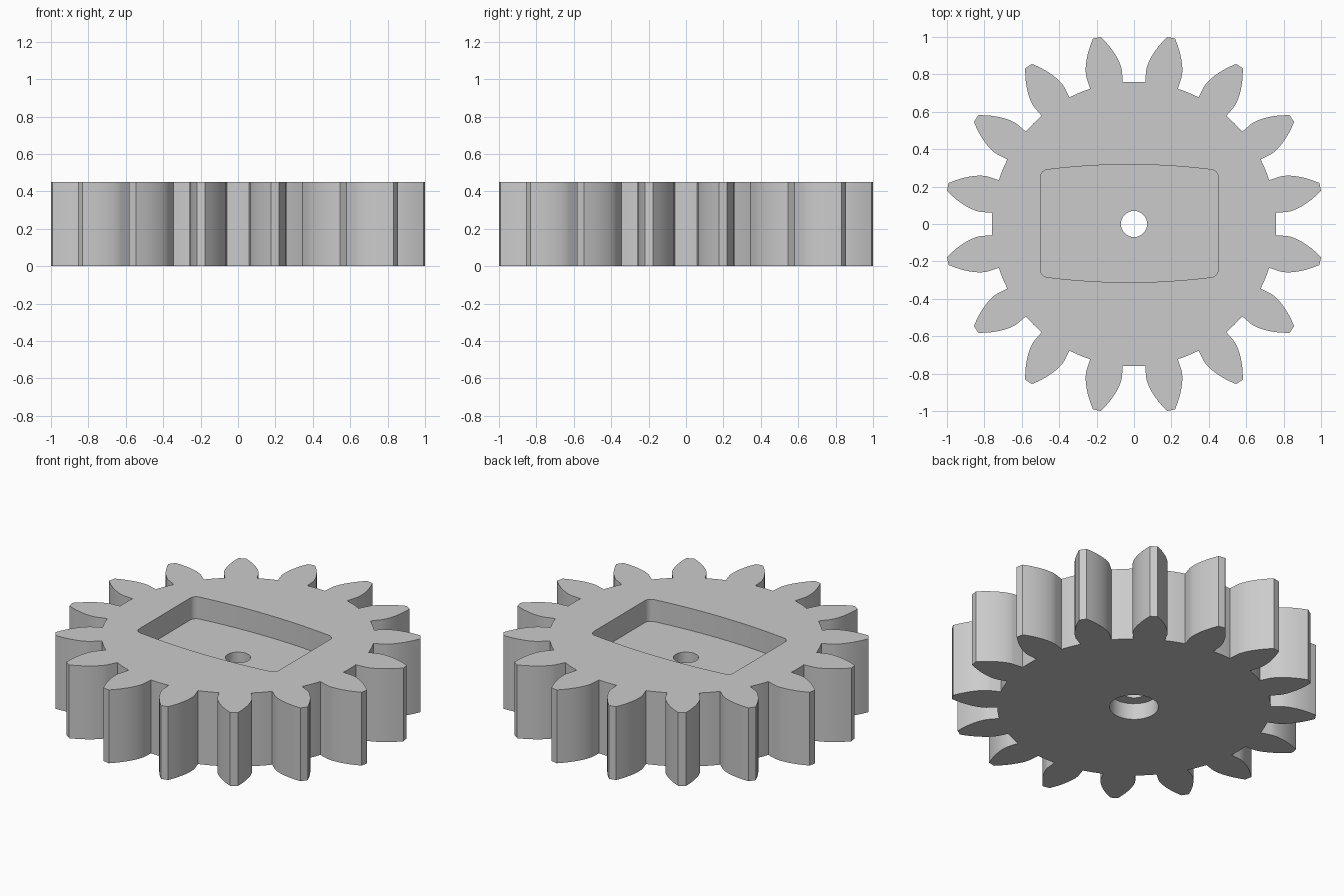
import bpy, bmesh, math

TEETH = 16
HEIGHT = 0.45
ROOT_R, BASE_R, TIP_R = 0.76, 0.8235, 1.0155
BASE_HALF = math.radians(6.74)      # half the tooth width, as an angle
STEPS = 8

cube = bpy.data.objects.get("Cube")
if cube:
    bpy.data.objects.remove(cube, do_unlink=True)

grey = bpy.data.materials.new("plain grey")
grey.use_nodes = True
colour = (0.6, 0.6, 0.6, 1)
grey.diffuse_color = colour
for node in grey.node_tree.nodes:
    if node.type == 'BSDF_PRINCIPLED':
        node.inputs["Base Color"].default_value = colour


def prism(name, outline, z0, z1):
    """Extrude a closed outline from z0 up to z1."""
    bm = bmesh.new()
    face = bm.faces.new([bm.verts.new((x, y, z0)) for x, y in outline])
    top = bmesh.ops.extrude_face_region(bm, geom=[face])["geom"]
    bmesh.ops.translate(bm, vec=(0, 0, z1 - z0),
                        verts=[g for g in top if isinstance(g, bmesh.types.BMVert)])
    bmesh.ops.recalc_face_normals(bm, faces=bm.faces)
    mesh = bpy.data.meshes.new(name)
    bm.to_mesh(mesh)
    bm.free()
    mesh.materials.append(grey)
    obj = bpy.data.objects.new(name, mesh)
    bpy.context.collection.objects.link(obj)
    return obj


def polar(r, a):
    return (r * math.cos(a), r * math.sin(a))


def circle(r, n=48):
    return [polar(r, 2 * math.pi * i / n) for i in range(n)]


def gear_outline():
    # one flank: radial foot, then an involute up to the tip
    flank = [(ROOT_R, BASE_HALF)]
    for i in range(STEPS + 1):
        r = BASE_R + (TIP_R - BASE_R) * (i / STEPS) ** 1.3
        a = math.acos(min(1, BASE_R / r))
        flank.append((r, BASE_HALF - (math.tan(a) - a)))
    pitch = 2 * math.pi / TEETH
    gap = pitch - 2 * BASE_HALF
    pts = []
    for k in range(TEETH):
        mid = (k + 0.5) * pitch
        pts += [polar(r, mid - h) for r, h in flank]
        pts += [polar(r, mid + h) for r, h in reversed(flank)]
        pts += [polar(ROOT_R, mid + BASE_HALF + gap * i / 4) for i in (1, 2, 3)]
    return pts


def pocket_outline():
    # rectangle with bowed long sides and rounded corners
    half_x, end_y, mid_y, rad = 0.475, 0.288, 0.315, 0.04
    cx, cy = half_x - rad, end_y - rad
    corner = [(cx + rad * math.cos(t), cy + rad * math.sin(t))
              for t in (math.pi / 2 * i / 6 for i in range(7))]
    bow = [(x, end_y + (mid_y - end_y) * (1 - (x / cx) ** 2))
           for x in (cx * (1 - i / 6) for i in range(1, 7))]
    quarter = corner + bow
    upper = quarter + [(-x, y) for x, y in reversed(quarter[:-1])]
    loop = upper + [(-x, -y) for x, y in upper]
    return [(x - 0.025, y + 0.003) for x, y in loop]


gear = prism("gear_wheel", gear_outline(), 0, HEIGHT)

# pocket in the top, axle hole, and wider recess underneath
cutters = [
    prism("pocket_cutter", pocket_outline(), HEIGHT - 0.135, HEIGHT + 0.1),
    prism("axle_hole_cutter", circle(0.07), -0.1, HEIGHT + 0.1),
    prism("recess_cutter", circle(0.136), -0.1, 0.1),
]
bpy.ops.object.select_all(action='DESELECT')
gear.select_set(True)
bpy.context.view_layer.objects.active = gear
for cutter in cutters:
    cutter.hide_render = True
    mod = gear.modifiers.new(cutter.name, 'BOOLEAN')
    mod.operation = 'DIFFERENCE'
    mod.solver = 'EXACT'
    mod.object = cutter
    bpy.ops.object.modifier_apply(modifier=mod.name)
    bpy.data.objects.remove(cutter, do_unlink=True)

bpy.ops.object.shade_smooth_by_angle(angle=math.radians(20))
